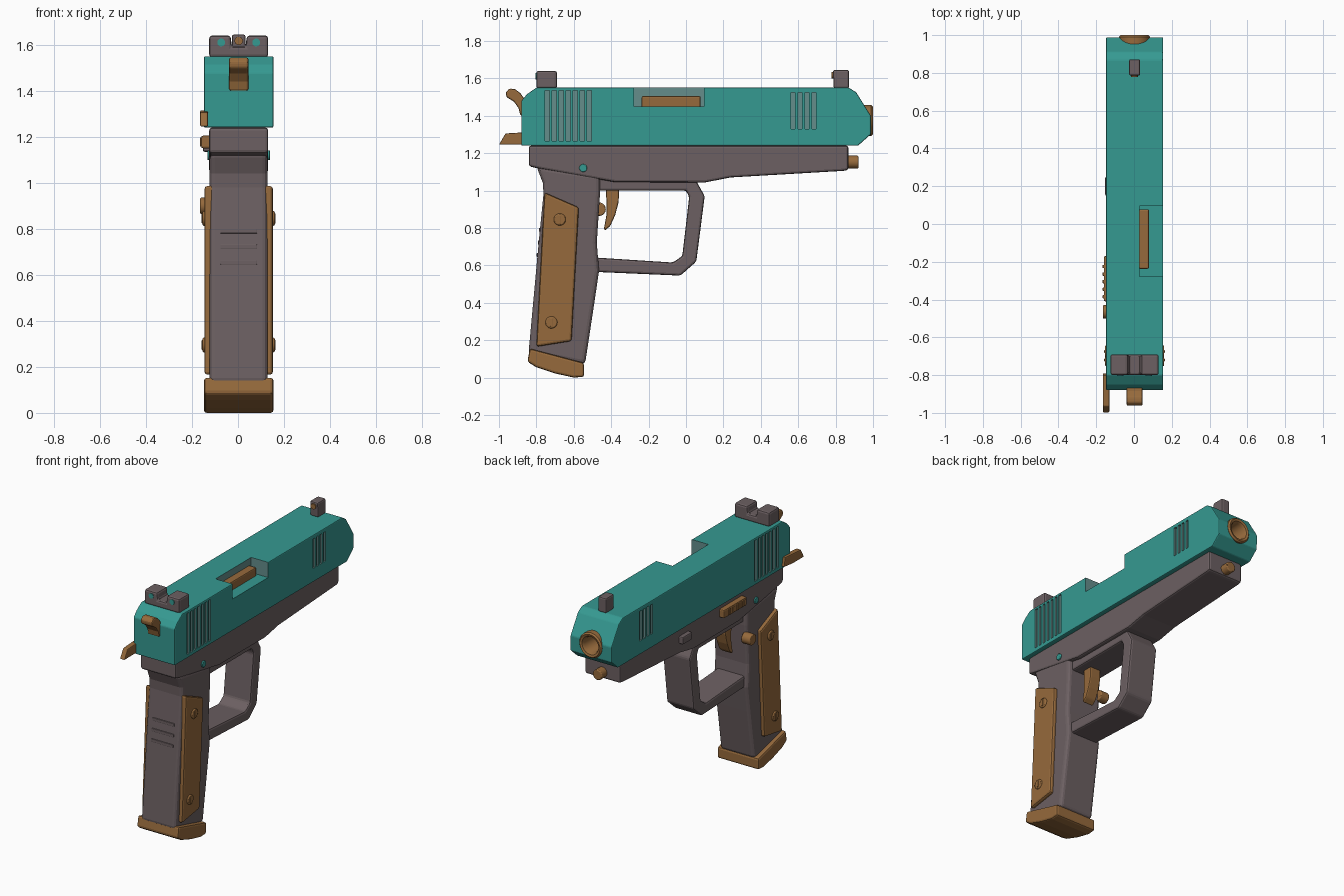
import bpy, bmesh, math
from mathutils import Matrix

if "Cube" in bpy.data.objects:
    bpy.data.objects.remove(bpy.data.objects["Cube"])

CX = 0.003  # body centre line


def material(name, rgb):
    m = bpy.data.materials.new(name)
    m.diffuse_color = (*rgb, 1)
    m.use_nodes = True
    m.node_tree.nodes["Principled BSDF"].inputs["Base Color"].default_value = m.diffuse_color
    return m


TEAL = material("teal", (0.036, 0.32, 0.285))
BROWN = material("bronze brown", (0.305, 0.144, 0.045))
GREY = material("warm grey", (0.150, 0.117, 0.122))
PALE = material("grey teal", (0.13, 0.27, 0.26))


def finish(name, bm, mats, bevel=0, seg=2):
    bmesh.ops.recalc_face_normals(bm, faces=bm.faces)
    me = bpy.data.meshes.new(name)
    bm.to_mesh(me)
    bm.free()
    ob = bpy.data.objects.new(name, me)
    bpy.context.collection.objects.link(ob)
    for m in mats:
        me.materials.append(m)
    if bevel:
        b = ob.modifiers.new("bevel", 'BEVEL')
        b.width, b.segments, b.limit_method = bevel, seg, 'ANGLE'
        b.angle_limit = math.radians(25)
    return ob


def prism(name, pts, x0, x1, mat, bevel=0.01, seg=2):
    """Side profile (y, z) extruded across x."""
    bm = bmesh.new()
    f = bm.faces.new([bm.verts.new((x0, y, z)) for y, z in pts])
    r = bmesh.ops.extrude_face_region(bm, geom=[f])
    vs = [v for v in r["geom"] if isinstance(v, bmesh.types.BMVert)]
    bmesh.ops.translate(bm, verts=vs, vec=(x1 - x0, 0, 0))
    return finish(name, bm, [mat], bevel, seg)


def add_box(bm, x0, x1, y0, y1, z0, z1):
    m = Matrix.Translation(((x0 + x1) / 2, (y0 + y1) / 2, (z0 + z1) / 2)) @ \
        Matrix.Diagonal((x1 - x0, y1 - y0, z1 - z0, 1))
    vs = bmesh.ops.create_cube(bm, size=1, matrix=m)["verts"]
    return {f for v in vs for f in v.link_faces}


def box(name, dims, mat, bevel=0.008):
    bm = bmesh.new()
    add_box(bm, *dims)
    return finish(name, bm, [mat], bevel)


def add_cyl(bm, axis, a, b, c1, c2, r, n=32):
    """Cylinder along x (centre y, z) or y (centre x, z)."""
    if axis == 'x':
        m = Matrix.Translation(((a + b) / 2, c1, c2)) @ Matrix.Rotation(math.pi / 2, 4, 'Y')
    else:
        m = Matrix.Translation((c1, (a + b) / 2, c2)) @ Matrix.Rotation(math.pi / 2, 4, 'X')
    return bmesh.ops.create_cone(bm, cap_ends=True, segments=n, radius1=r, radius2=r,
                                 depth=abs(b - a), matrix=m)


def smooth(ob):
    bpy.ops.object.select_all(action='DESELECT')
    ob.select_set(True)
    bpy.context.view_layer.objects.active = ob
    bpy.ops.object.shade_smooth_by_angle(angle=math.radians(35))


def cyl(name, axis, a, b, c1, c2, r, mat, bevel=0.006):
    bm = bmesh.new()
    add_cyl(bm, axis, a, b, c1, c2, r)
    ob = finish(name, bm, [mat], bevel)
    smooth(ob)
    return ob


# Slide
SX0, SX1 = CX - 0.151, CX + 0.151
slide = prism("slide", [(-0.88, 1.24), (0.92, 1.24), (0.988, 1.30), (0.988, 1.40), (0.91, 1.525),
                        (0.87, 1.55), (-0.80, 1.55), (-0.85, 1.515), (-0.88, 1.48)],
              SX0, SX1, TEAL, 0.006)
slide.data.materials.append(PALE)

# Cutter: serrations on both sides, ejection port and bore
bm = bmesh.new()
slots = [(-0.742 + i * 0.0375, 1.265, 1.535) for i in range(7)]
slots += [(0.573 + i * 0.037, 1.33, 1.525) for i in range(4)]
for y, z0, z1 in slots:
    for sx in (SX0, SX1):
        add_box(bm, sx - 0.012, sx + 0.012, y - 0.011, y + 0.011, z0, z1)
add_box(bm, 0.03, 0.3, -0.277, 0.095, 1.45, 1.7)
for f in bm.faces:
    f.material_index = 1
bm.normal_update()
for f in bm.faces:
    if f.normal.z < -0.9 and abs(f.calc_center_median().z - 1.45) < 0.01:
        f.material_index = 0
add_cyl(bm, 'y', 0.70, 1.2, CX, 1.375, 0.07)
cutter = finish("slide_cutter", bm, [TEAL, PALE])
cutter.hide_render = True
bo = slide.modifiers.new("cut", 'BOOLEAN')
bo.operation, bo.solver, bo.object = 'DIFFERENCE', 'EXACT', cutter
bpy.context.view_layer.objects.active = slide
slide.select_set(True)
for m in ("bevel", "cut"):
    bpy.ops.object.modifier_apply(modifier=m)
bpy.data.objects.remove(cutter)

# Barrel: revolved tube at the muzzle, chamber block in the port
bm = bmesh.new()
rings = []
for r, y in [(0.052, 0.76), (0.052, 0.98), (0.06, 0.995), (0.074, 1.0), (0.083, 0.99), (0.083, 0.87)]:
    rings.append([bm.verts.new((CX + r * math.cos(a), y, 1.375 + r * math.sin(a)))
                  for a in (2 * math.pi * i / 32 for i in range(32))])
for p, q in zip(rings, rings[1:]):
    for i in range(32):
        j = (i + 1) % 32
        bm.faces.new((p[i], p[j], q[j], q[i]))
bm.faces.new(rings[0])
bm.faces.new(rings[-1])
smooth(finish("muzzle", bm, [BROWN]))
box("chamber", (0.025, 0.08, -0.237, 0.078, 1.44, 1.505), BROWN)
cyl("guide_rod", 'y', 0.84, 0.922, CX, 1.152, 0.034, BROWN)

# Sights
prism_bm = bmesh.new()
notch = [(-0.128, 1.545), (0.128, 1.545), (0.128, 1.64), (0.035, 1.64), (0.03, 1.592),
         (-0.03, 1.592), (-0.035, 1.64), (-0.128, 1.64)]
face = prism_bm.faces.new([prism_bm.verts.new((CX + x, -0.80, z)) for x, z in notch])
ext = bmesh.ops.extrude_face_region(prism_bm, geom=[face])
bmesh.ops.translate(prism_bm, vec=(0, 0.11, 0),
                    verts=[v for v in ext["geom"] if isinstance(v, bmesh.types.BMVert)])
finish("rear_sight", prism_bm, [GREY], 0.012)
for s in (-1, 1):
    cyl("rear_sight_dot", 'y', -0.804, -0.79, CX + s * 0.076, 1.61, 0.017, TEAL, 0)
prism("front_sight", [(0.79, 1.545), (0.872, 1.545), (0.872, 1.645), (0.785, 1.645)],
      CX - 0.03, CX + 0.03, GREY)
cyl("front_sight_dot", 'y', 0.779, 0.80, CX, 1.617, 0.018, BROWN, 0)

# Frame, grip and trigger guard
prism("frame", [(-0.84, 1.24), (0.868, 1.24), (0.868, 1.11), (0.84, 1.105), (0.24, 1.07), (0.10, 1.043),
                (-0.38, 1.045), (-0.80, 1.12), (-0.84, 1.13)], CX - 0.128, CX + 0.128, GREY, 0.012)
prism("grip", [(-0.80, 1.13), (-0.765, 1.04), (-0.762, 0.98), (-0.785, 0.75), (-0.842, 0.13),
               (-0.54, 0.07), (-0.49, 0.40), (-0.465, 0.57), (-0.477, 0.72), (-0.46, 0.98),
               (-0.46, 1.08)], CX - 0.126, CX + 0.126, GREY, 0.022, 3)
prism("trigger_guard", [(-0.49, 0.565), (-0.03, 0.545), (0.055, 0.62), (0.10, 0.97), (0.05, 1.06),
                        (-0.47, 1.07), (-0.47, 1.0), (0.0, 1.0), (0.017, 0.965), (-0.02, 0.65),
                        (-0.07, 0.615), (-0.49, 0.642)], CX - 0.10, CX + 0.10, GREY, 0.012)
for z in (0.655, 0.722, 0.79):
    y = -0.785 - (0.75 - z) * 0.092
    box("grip_ridge", (CX - 0.08, CX + 0.08, y - 0.005, y + 0.02, z - 0.01, z + 0.01), GREY, 0.003)

# Magazine base
prism("magazine_base", [(-0.835, 0.155), (-0.545, 0.078), (-0.545, 0.004), (-0.60, 0.0), (-0.70, 0.022),
                        (-0.80, 0.055), (-0.848, 0.085)], SX0, SX1, BROWN, 0.012)

# Grip panels, screws and pins on both sides
for s, side in ((-1, "left"), (1, "right")):
    prism(side + "_grip_panel", [(-0.757, 0.99), (-0.573, 0.91), (-0.612, 0.195), (-0.80, 0.165)],
          CX + s * 0.10, CX + s * 0.149, BROWN, 0.012)
    for y, z in ((-0.675, 0.845), (-0.72, 0.295)):
        cyl(side + "_screw", 'x', CX + s * 0.13, CX + s * 0.157, y, z, 0.032, BROWN)
        box(side + "_screw_bar", (*sorted((CX + s * 0.14, CX + s * 0.161)), y - 0.007, y + 0.007,
                                  z - 0.022, z + 0.022), BROWN, 0.003)
    cyl(side + "_frame_pin", 'x', CX + s * 0.11, CX + s * 0.136, -0.55, 1.12, 0.021, TEAL, 0.003)

# Trigger and hammer
prism("trigger", [(-0.43, 1.02), (-0.358, 1.02), (-0.36, 0.94), (-0.378, 0.87), (-0.405, 0.81),
                  (-0.435, 0.785), (-0.438, 0.80), (-0.425, 0.87), (-0.425, 0.94)],
      CX - 0.04, CX + 0.04, BROWN, 0.008)
prism("hammer", [(-0.963, 1.525), (-0.945, 1.545), (-0.915, 1.543), (-0.885, 1.52), (-0.85, 1.47),
                 (-0.85, 1.40), (-0.885, 1.40), (-0.895, 1.44), (-0.92, 1.475), (-0.96, 1.50)],
      CX - 0.042, CX + 0.042, BROWN, 0.008)

# Left side controls
prism("safety_lever", [(-1.0, 1.245), (-0.965, 1.305), (-0.80, 1.315), (-0.79, 1.255), (-0.88, 1.245)],
      -0.165, -0.13, BROWN, 0.006)
box("slide_release", (-0.16, -0.11, -0.41, -0.17, 1.15, 1.205), BROWN)
for i in range(5):
    y = -0.385 + i * 0.04
    box("slide_release_rib", (-0.166, -0.15, y - 0.009, y + 0.009, 1.157, 1.198), BROWN, 0.003)
cyl("magazine_release", 'x', -0.165, -0.10, -0.465, 0.90, 0.036, BROWN)
box("takedown_button", (-0.153, -0.11, 0.15, 0.25, 1.135, 1.185), GREY)
